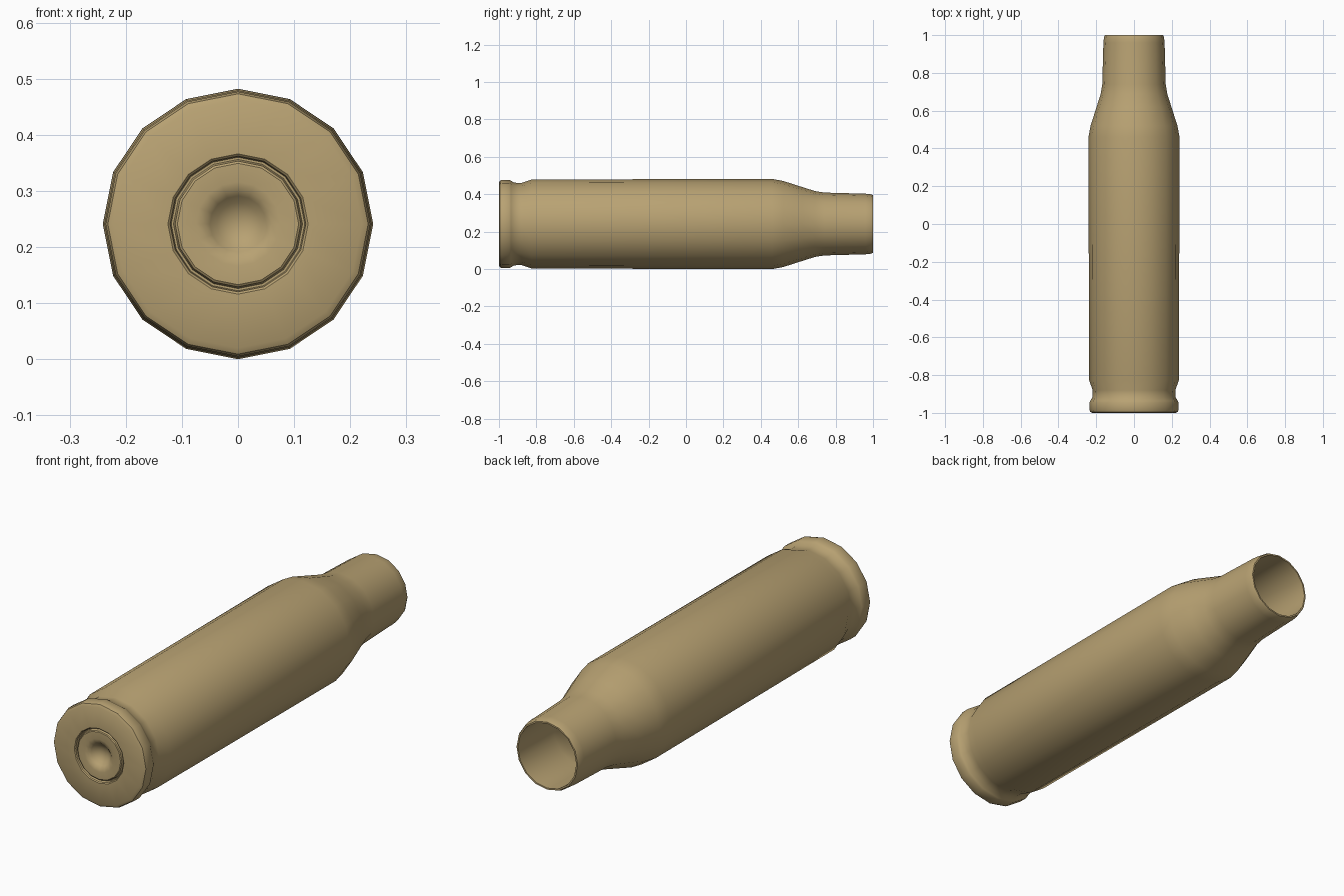
import bpy, bmesh, math

if "Cube" in bpy.data.objects:
    bpy.data.objects.remove(bpy.data.objects["Cube"])

SIDES = 16
AXIS_Z = 0.241


def lathe(name, profile, mat):
    """Revolve (radius, y) points around the lengthwise axis."""
    bm = bmesh.new()
    rings = []
    for r, y in profile:
        if r == 0:
            rings.append([bm.verts.new((0, y, AXIS_Z))])
        else:
            angles = [2 * math.pi * i / SIDES for i in range(SIDES)]
            rings.append([bm.verts.new((r * math.sin(a), y, AXIS_Z + r * math.cos(a)))
                          for a in angles])
    for a, b in zip(rings, rings[1:]):
        for i in range(SIDES):
            j = (i + 1) % SIDES
            if len(a) == 1:
                bm.faces.new((a[0], b[j], b[i]))
            elif len(b) == 1:
                bm.faces.new((a[i], a[j], b[0]))
            else:
                bm.faces.new((a[i], a[j], b[j], b[i]))
    bmesh.ops.recalc_face_normals(bm, faces=bm.faces)
    mesh = bpy.data.meshes.new(name)
    bm.to_mesh(mesh)
    bm.free()
    mesh.materials.append(mat)
    obj = bpy.data.objects.new(name, mesh)
    bpy.context.collection.objects.link(obj)
    bpy.ops.object.select_all(action='DESELECT')
    obj.select_set(True)
    bpy.context.view_layer.objects.active = obj
    bpy.ops.object.shade_smooth_by_angle(angle=math.radians(30))
    return obj


brass = bpy.data.materials.new("brass")
brass.diffuse_color = (0.48, 0.36, 0.17, 1)
brass.use_nodes = True
brass.node_tree.nodes["Principled BSDF"].inputs["Base Color"].default_value = brass.diffuse_color

# Dimpled centre disc and the narrow groove around it
dimple = [(0, -0.962), (0.02, -0.965), (0.038, -0.974), (0.05, -0.986),
          (0.06, -0.995), (0.075, -0.999)]
groove = [(0.108, -0.999), (0.112, -0.996), (0.115, -0.982),
          (0.119, -0.982), (0.121, -0.996), (0.125, -1.0)]
# Flat base, rounded rim, extractor groove
rim = [(0.221, -1.0), (0.232, -0.994), (0.236, -0.982), (0.236, -0.945),
       (0.231, -0.936), (0.221, -0.918), (0.219, -0.88), (0.238, -0.825)]
# Body, curved shoulder, neck
body = [(0.241, 0.46), (0.23, 0.52), (0.198, 0.62), (0.176, 0.69),
        (0.168, 0.74), (0.162, 0.96), (0.159, 0.988), (0.154, 1.0)]
# Hollow inside, back from the mouth to a closed floor
inside = [(0.147, 1.0), (0.147, 0.96), (0.153, 0.74), (0.16, 0.69),
          (0.182, 0.62), (0.214, 0.52), (0.225, 0.46), (0.205, -0.78), (0, -0.8)]

lathe("hollow_case", dimple + groove + rim + body + inside, brass)
